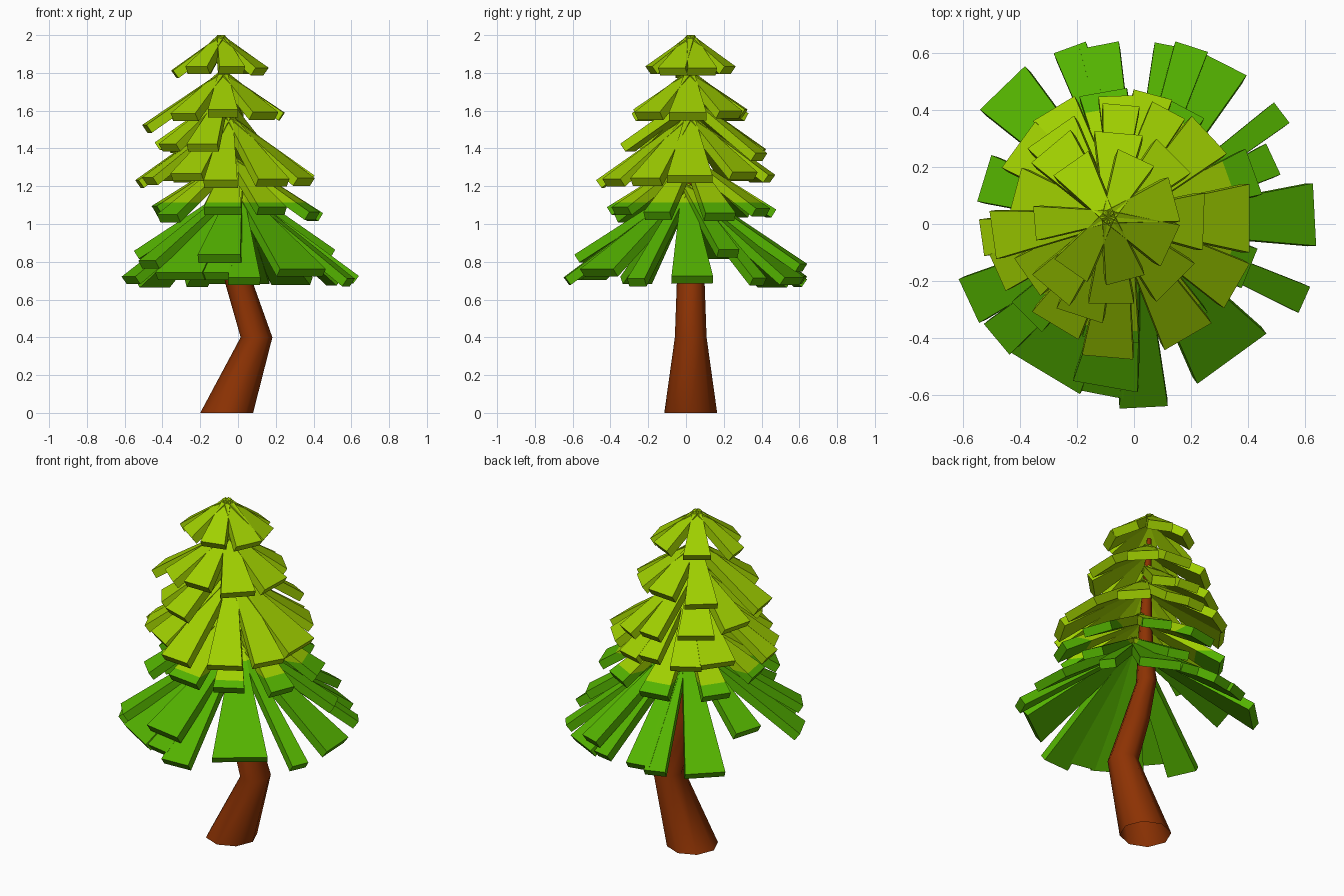
import bpy, bmesh, math
from mathutils import Vector

if "Cube" in bpy.data.objects:
    bpy.data.objects.remove(bpy.data.objects["Cube"])


def material(name, rgb):
    m = bpy.data.materials.new(name)
    m.diffuse_color = (*rgb, 1)
    m.use_nodes = True
    m.node_tree.nodes["Principled BSDF"].inputs["Base Color"].default_value = m.diffuse_color
    return m


bark = material("brown bark", (0.265, 0.032, 0.001))
dark_leaf = material("green needles", (0.088, 0.45, 0.0))
light_leaf = material("lime needles", (0.35, 0.63, 0.0))
COLOUR_Z = 1.115      # needles turn lime above this height
THICK = 0.05


def finish(bm, name, mats):
    bmesh.ops.recalc_face_normals(bm, faces=bm.faces)
    me = bpy.data.meshes.new(name)
    bm.to_mesh(me)
    bm.free()
    for m in mats:
        me.materials.append(m)
    ob = bpy.data.objects.new(name, me)
    bpy.context.collection.objects.link(ob)


# Bent trunk, open at the base: level rings (x, z, radius) joined by quads
def trunk():
    bm = bmesh.new()
    rings = []
    n = 8
    for x, z, r in [(-0.06, 0, 0.14), (0.098, 0.4, 0.084), (0.008, 0.68, 0.074),
                    (-0.065, 0.95, 0.055), (-0.06, 1.3, 0.035), (-0.085, 1.85, 0.012)]:
        rings.append([bm.verts.new((x + r * math.cos(math.tau * i / n),
                                    0.025 + r * math.sin(math.tau * i / n), z))
                      for i in range(n)])
    for a, b in zip(rings, rings[1:]):
        for i in range(n):
            f = bm.faces.new((a[i], a[(i + 1) % n], b[(i + 1) % n], b[i]))
            f.smooth = True
    bm.faces.new(rings[-1])
    finish(bm, "trunk", [bark])


# One tier: wedge planks fanning down from an apex; leaf = (angle, reach, width)
def tier(name, apex, slope, leaves):
    bm = bmesh.new()
    apex = Vector(apex)
    for angle, reach, width in leaves:
        a = math.radians(angle)
        out = Vector((math.cos(a), math.sin(a), 0))
        side = Vector((-out.y, out.x, 0))
        end = apex + out * reach - Vector((0, 0, slope * reach))
        down = -(out * slope + Vector((0, 0, 1))).normalized() * THICK
        top = [apex - side * 0.022, end - side * width / 2,
               end + side * width / 2, apex + side * 0.022]
        t = [bm.verts.new(p) for p in top]
        b = [bm.verts.new(p + down) for p in top]
        bm.faces.new(t)
        bm.faces.new(b[::-1])
        for i in range(4):
            j = (i + 1) % 4
            bm.faces.new((t[i], b[i], b[j], t[j]))
    # cut along the colour line, then colour by height
    bmesh.ops.bisect_plane(bm, geom=bm.verts[:] + bm.edges[:] + bm.faces[:],
                           plane_co=(0, 0, COLOUR_Z), plane_no=(0, 0, 1))
    for f in bm.faces:
        f.material_index = int(f.calc_center_median().z > COLOUR_Z)
    finish(bm, name, [dark_leaf, light_leaf])


trunk()
tier("skirt_branches", (0, 0, 1.195), 0.74, [
    (3, .635, .22), (37, .65, .09), (63, .645, .23), (79, .64, .10), (101, .64, .14),
    (110, .66, .12), (134, .665, .22), (205, .64, .17), (239, .61, .29),
    (259, .61, .16), (273, .645, .17), (306, .585, .30), (336, .655, .10)])
tier("skirt_upper_branches", (0, 0, 1.215), 0.65, [
    (25, .54, .12), (72, .655, .12), (163, .55, .17), (220, .63, .14), (260, .58, .23)])
tier("lower_branches", (-0.03, 0.02, 1.36), 0.63, [
    (20, .48, .17), (62, .44, .16), (100, .45, .17), (145, .45, .16), (190, .42, .16),
    (225, .49, .15), (263, .43, .2), (300, .43, .17), (338, .47, .15)])
tier("middle_branches", (-0.05, 0.02, 1.58), 0.71, [
    (0, .455, .24), (43, .43, .18), (75, .45, .14), (92, .43, .12), (121, .45, .17),
    (144, .44, .20), (188, .49, .13), (204, .47, .14), (239, .44, .19),
    (265, .49, .18), (300, .48, .19), (330, .475, .18)])
tier("upper_middle_branches", (-0.08, 0.02, 1.68), 0.71, [
    (62, .43, .13), (85, .40, .13), (125, .37, .2), (165, .35, .18),
    (215, .36, .16), (252, .36, .17)])
tier("upper_branches", (-0.08, 0.02, 1.81), 0.68, [
    (358, .325, .20), (45, .31, .17), (85, .30, .17), (130, .33, .18), (188, .42, .17),
    (230, .33, .17), (270, .30, .16), (315, .32, .19)])
tier("crown_branches", (-0.09, 0.025, 2.0), 0.72, [
    (15, .24, .16), (65, .23, .14), (125, .23, .15), (185, .26, .12),
    (235, .23, .14), (285, .23, .14), (335, .24, .16)])
